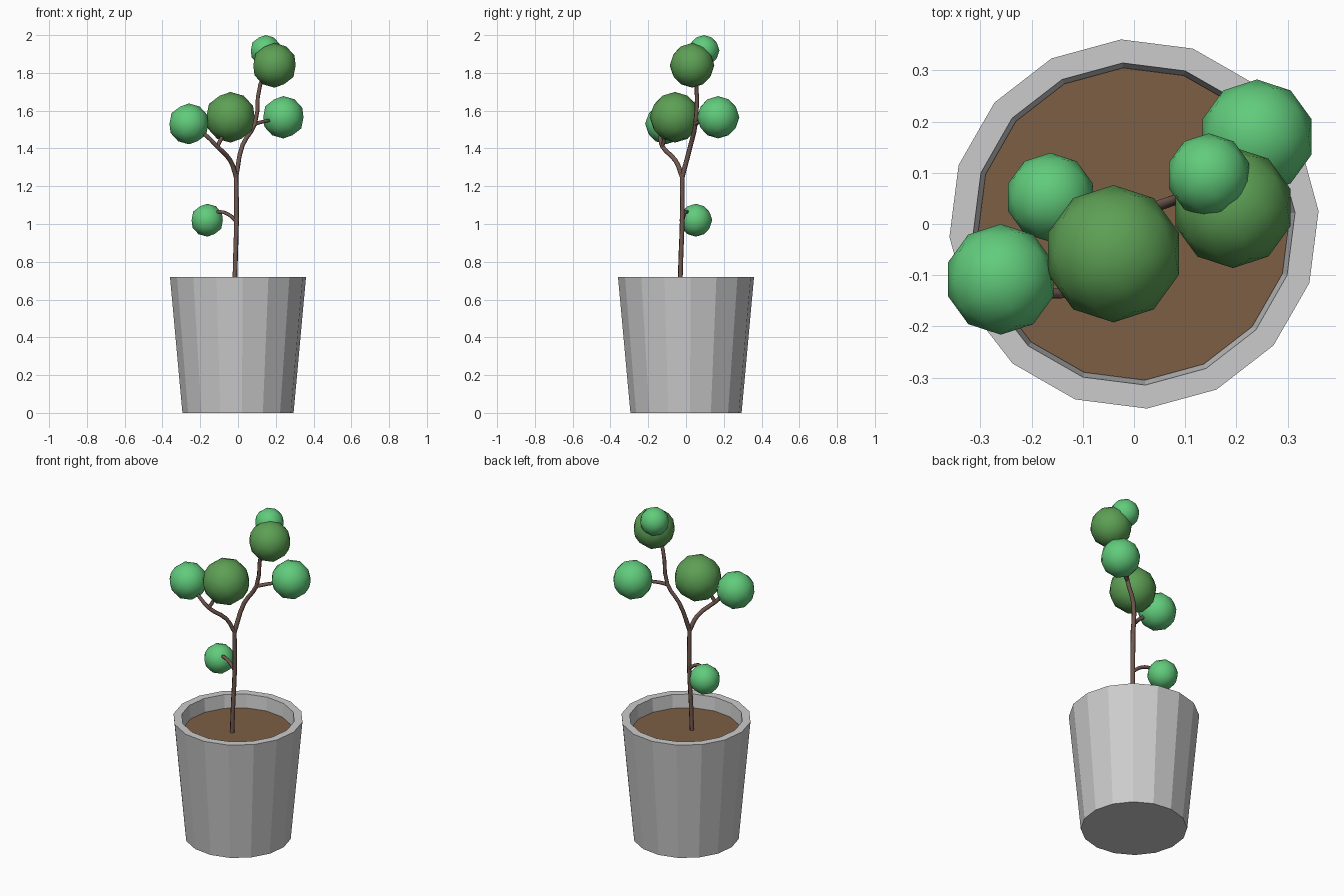
import bpy, bmesh, math

if "Cube" in bpy.data.objects:
    bpy.data.objects.remove(bpy.data.objects["Cube"])


def material(name, rgb):
    m = bpy.data.materials.new(name)
    m.diffuse_color = (*rgb, 1)
    m.use_nodes = True
    m.node_tree.nodes["Principled BSDF"].inputs["Base Color"].default_value = m.diffuse_color
    return m


SOIL = material("soil_brown", (0.2, 0.113, 0.06))
BARK = material("bark_brown", (0.17, 0.10, 0.08))
LIGHT = material("leaf_light", (0.12, 0.6, 0.2))
DARK = material("leaf_dark", (0.11, 0.35, 0.09))


def lathe(name, profile, mat=None, sides=16, turn=math.radians(4)):
    """Stacked rings of (radius, z), capped at both ends."""
    bm = bmesh.new()
    rings = []
    for r, z in profile:
        rings.append([bm.verts.new((r * math.cos(turn + 2 * math.pi * i / sides),
                                    r * math.sin(turn + 2 * math.pi * i / sides), z))
                      for i in range(sides)])
    for a, b in zip(rings, rings[1:]):
        for i in range(sides):
            j = (i + 1) % sides
            bm.faces.new((a[i], a[j], b[j], b[i]))
    bm.faces.new(rings[0][::-1])
    bm.faces.new(rings[-1])
    bmesh.ops.recalc_face_normals(bm, faces=bm.faces)
    me = bpy.data.meshes.new(name)
    bm.to_mesh(me)
    bm.free()
    ob = bpy.data.objects.new(name, me)
    bpy.context.collection.objects.link(ob)
    if mat:
        me.materials.append(mat)
    return ob


def branch(name, points, r0, r1):
    """Tapered round stem through the points."""
    cu = bpy.data.curves.new(name, 'CURVE')
    cu.dimensions = '3D'
    cu.bevel_depth = 1.0
    cu.bevel_resolution = 1
    cu.resolution_u = 3
    cu.use_fill_caps = True
    sp = cu.splines.new('BEZIER')
    sp.bezier_points.add(len(points) - 1)
    for i, (bp, p) in enumerate(zip(sp.bezier_points, points)):
        bp.co = p
        bp.handle_left_type = bp.handle_right_type = 'AUTO'
        bp.radius = r0 + (r1 - r0) * i / (len(points) - 1)
    cu.materials.append(BARK)
    ob = bpy.data.objects.new(name, cu)
    bpy.context.collection.objects.link(ob)
    bpy.ops.object.select_all(action='DESELECT')
    ob.select_set(True)
    bpy.context.view_layer.objects.active = ob
    bpy.ops.object.convert(target='MESH')


def foliage(name, centre, r, mat):
    bpy.ops.mesh.primitive_ico_sphere_add(subdivisions=2, radius=r, location=centre)
    ob = bpy.context.object
    ob.name = name
    ob.data.materials.append(mat)
    bpy.ops.object.shade_smooth()


# Pot with thick rim, and the soil inside it
lathe("pot", [(0.295, 0), (0.361, 0.72), (0.315, 0.72), (0.302, 0.60)])
lathe("soil", [(0.303, 0.61), (0.3055, 0.64)], SOIL)

# Trunk and branches
fork = (-0.01, -0.02, 1.25)
left = (-0.11, -0.125, 1.41)
right = (0.09, 0.05, 1.53)
branch("trunk", [(-0.018, -0.032, 0.62), (-0.014, -0.028, 0.8),
                 (-0.008, -0.02, 1.02), fork], 0.013, 0.013)
branch("left_branch", [fork, (-0.04, -0.055, 1.335), left,
                       (-0.165, -0.135, 1.465), (-0.23, -0.115, 1.51)], 0.013, 0.010)
branch("left_twig", [left, (-0.085, -0.11, 1.46), (-0.055, -0.08, 1.53)], 0.011, 0.009)
branch("right_branch", [fork, (0.025, 0.025, 1.42), right,
                        (0.118, 0.055, 1.74), (0.16, 0.045, 1.81)], 0.013, 0.010)
branch("right_twig", [right, (0.125, 0.07, 1.54), (0.20, 0.13, 1.555)], 0.011, 0.009)
branch("lower_twig", [(-0.008, -0.02, 1.015), (-0.05, -0.01, 1.05),
                      (-0.1, 0.003, 1.065), (-0.125, 0.02, 1.05)], 0.011, 0.009)

# Foliage balls
foliage("lower_leaves", (-0.163, 0.052, 1.02), 0.087, LIGHT)
foliage("left_leaves", (-0.26, -0.108, 1.53), 0.108, LIGHT)
foliage("middle_leaves", (-0.04, -0.058, 1.565), 0.134, DARK)
foliage("right_leaves", (0.24, 0.17, 1.565), 0.112, LIGHT)
foliage("top_leaves", (0.193, 0.032, 1.84), 0.118, DARK)
foliage("crown_leaves", (0.146, 0.095, 1.918), 0.082, LIGHT)
